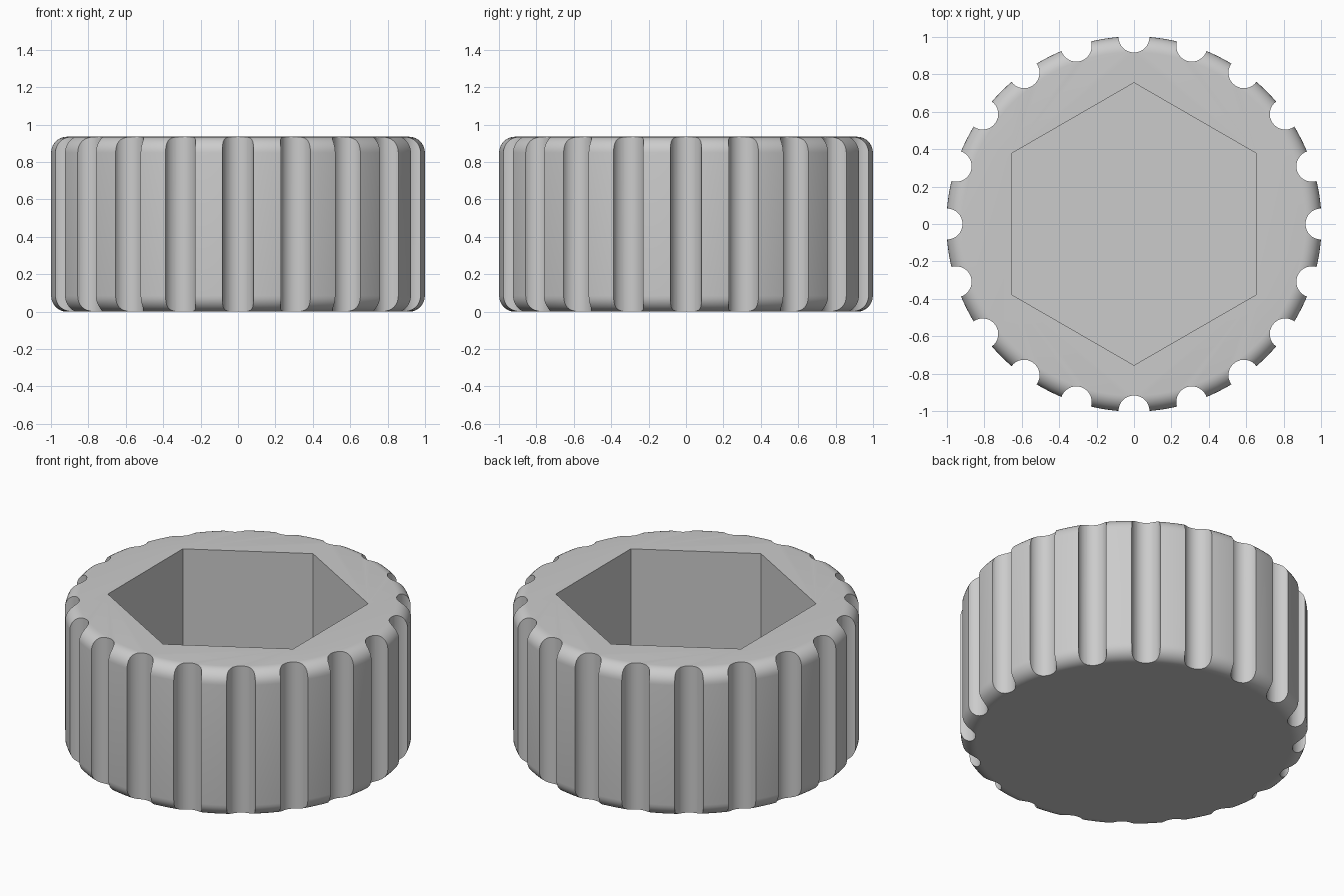
import bpy, bmesh, math
from mathutils import Matrix, Vector

HEIGHT, RADIUS, FILLET = 0.935, 1.003, 0.085
GROOVES, GROOVE_R = 20, 0.083
HEX_R, FLOOR = 0.755, 0.14

default = bpy.data.objects.get("Cube")
if default:
    bpy.data.objects.remove(default, do_unlink=True)

grey = bpy.data.materials.new("plain grey")
grey.use_nodes = True
colour = (0.6, 0.6, 0.6, 1)
grey.diffuse_color = colour
grey.node_tree.nodes["Principled BSDF"].inputs["Base Color"].default_value = colour


def add_cylinder(bm, sides, radius, bottom, top, x=0, y=0, turn=0):
    place = Matrix.Translation(Vector((x, y, (bottom + top) / 2))) @ Matrix.Rotation(turn, 4, "Z")
    bmesh.ops.create_cone(bm, cap_ends=True, segments=sides, radius1=radius,
                          radius2=radius, depth=top - bottom, matrix=place)


def make_object(name, bm):
    mesh = bpy.data.meshes.new(name)
    bm.to_mesh(mesh)
    bm.free()
    mesh.materials.append(grey)
    obj = bpy.data.objects.new(name, mesh)
    bpy.context.collection.objects.link(obj)
    return obj


# Round knob with filleted rims
bm = bmesh.new()
add_cylinder(bm, 120, RADIUS, 0, HEIGHT)
rims = [e for e in bm.edges if abs(e.verts[0].co.z - e.verts[1].co.z) < 0.001]
bmesh.ops.bevel(bm, geom=rims, offset=FILLET, segments=8, profile=0.5, affect="EDGES")
knob = make_object("knob_body", bm)

# Ring of grip grooves
bm = bmesh.new()
for i in range(GROOVES):
    a = math.tau * i / GROOVES
    add_cylinder(bm, 32, GROOVE_R, -0.1, HEIGHT + 0.1, math.cos(a), math.sin(a), a)
grooves = make_object("groove_cutter", bm)

# Hexagonal socket, open at the top, with corners on the y axis
bm = bmesh.new()
add_cylinder(bm, 6, HEX_R, FLOOR, HEIGHT + 0.1)
socket = make_object("socket_cutter", bm)

# Cut both shapes out of the knob
for cutter in (grooves, socket):
    cut = knob.modifiers.new(cutter.name, "BOOLEAN")
    cut.operation = "DIFFERENCE"
    cut.solver = "EXACT"
    cut.object = cutter
bpy.context.view_layer.objects.active = knob
knob.select_set(True)
for name in [m.name for m in knob.modifiers]:
    bpy.ops.object.modifier_apply(modifier=name)
for cutter in (grooves, socket):
    bpy.data.objects.remove(cutter, do_unlink=True)

# Smooth curves, crisp groove and socket edges
bpy.ops.object.select_all(action="DESELECT")
knob.select_set(True)
bpy.ops.object.shade_smooth_by_angle(angle=math.radians(25))
